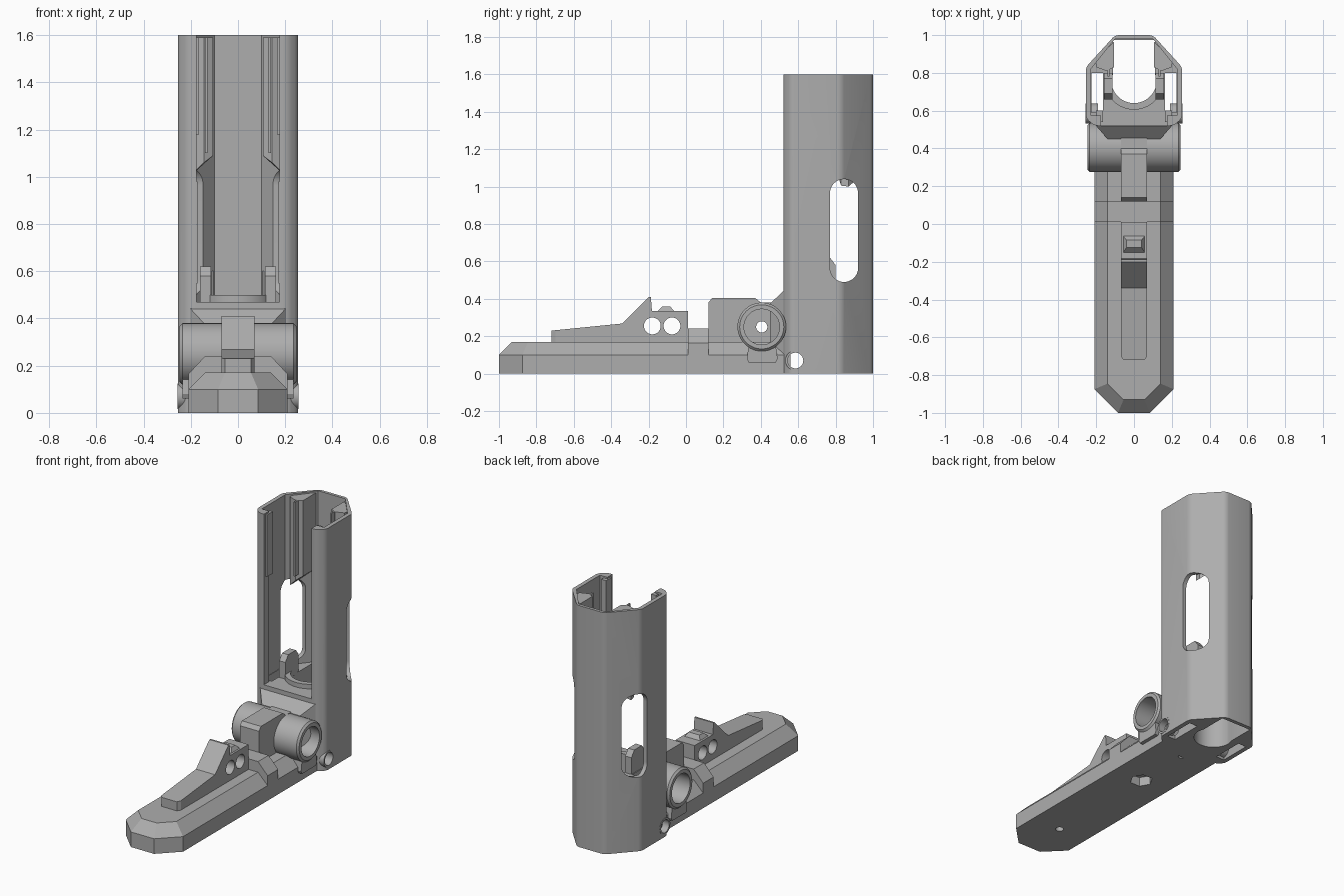
import bpy, bmesh, math
from mathutils import Vector, Matrix

if "Cube" in bpy.data.objects:
    bpy.data.objects.remove(bpy.data.objects["Cube"])

grey = bpy.data.materials.new("matte_grey")
grey.use_nodes = True
COLOUR = (0.42, 0.42, 0.42, 1)
grey.diffuse_color = COLOUR
grey.node_tree.nodes["Principled BSDF"].inputs["Base Color"].default_value = COLOUR


def finish(name, bm):
    bmesh.ops.recalc_face_normals(bm, faces=bm.faces)
    me = bpy.data.meshes.new(name)
    bm.to_mesh(me)
    bm.free()
    me.materials.append(grey)
    ob = bpy.data.objects.new(name, me)
    bpy.context.collection.objects.link(ob)
    return ob


def prism(name, outline, lo, hi, axis="z", rounding=0):
    """Extrude a flat outline: (x, y) along z, or (y, z) along x."""
    place = (lambda a, b, c: (a, b, c)) if axis == "z" else (lambda a, b, c: (c, a, b))
    bm = bmesh.new()
    face = bm.faces.new([bm.verts.new(place(a, b, lo)) for a, b in outline])
    new = bmesh.ops.extrude_face_region(bm, geom=[face])["geom"]
    shift = Vector(place(0, 0, hi - lo))
    bmesh.ops.translate(bm, vec=shift, verts=[v for v in new if isinstance(v, bmesh.types.BMVert)])
    if rounding:
        along = [e for e in bm.edges
                 if abs((e.verts[0].co - e.verts[1].co).normalized().dot(shift.normalized())) > 0.99]
        bmesh.ops.bevel(bm, geom=along, offset=rounding, segments=4, profile=0.5, affect="EDGES")
    return finish(name, bm)


def hull(name, points):
    bm = bmesh.new()
    for p in points:
        bm.verts.new(p)
    bmesh.ops.convex_hull(bm, input=bm.verts)
    bmesh.ops.dissolve_limit(bm, angle_limit=0.01, verts=bm.verts, edges=bm.edges)
    return finish(name, bm)


def box(name, x0, x1, y0, y1, z0, z1):
    return prism(name, [(x0, y0), (x1, y0), (x1, y1), (x0, y1)], z0, z1)


def circle(a, b, r, n=40, start=0, sweep=math.tau):
    return [(a + r * math.cos(start + sweep * i / n), b + r * math.sin(start + sweep * i / n))
            for i in range(n if sweep == math.tau else n + 1)]


def mirrored(half):
    """Complete a symmetric outline from its +x half."""
    return half + [(-x, y) for x, y in reversed(half)]


def combine(ob, others, operation="DIFFERENCE"):
    for other in others:
        mod = ob.modifiers.new("cut", "BOOLEAN")
        mod.operation, mod.object, mod.solver = operation, other, "EXACT"
        bpy.context.view_layer.update()
        result = bpy.data.meshes.new_from_object(ob.evaluated_get(bpy.context.evaluated_depsgraph_get()))
        ob.modifiers.clear()
        ob.data = result
        bpy.data.objects.remove(other)
    return ob


def both_sides(ob):
    """Reflect a part built on +x to the other side as well."""
    bm = bmesh.new()
    bm.from_mesh(ob.data)
    copy = bmesh.ops.duplicate(bm, geom=bm.verts[:] + bm.edges[:] + bm.faces[:])["geom"]
    bmesh.ops.transform(bm, matrix=Matrix.Scale(-1, 4, (1, 0, 0)),
                        verts=[v for v in copy if isinstance(v, bmesh.types.BMVert)])
    bmesh.ops.recalc_face_normals(bm, faces=bm.faces)
    bm.to_mesh(ob.data)
    bm.free()
    return ob


# Upright shell: faceted tube, open at the front, with side windows
tower = prism("upright_shell", mirrored([(0.1, 1), (0.255, 0.83), (0.255, 0.56), (0.21, 0.52)]),
              0, 1.6, rounding=0.02)
cavity = prism("cavity", mirrored([(0.1, 0.98), (0.228, 0.82), (0.228, 0.575),
                                   (0.175, 0.575), (0.175, 0.4)]), 0.47, 1.7)
window = prism("window", circle(0.845, 0.965, 0.075, 20, 0, math.pi)
               + circle(0.845, 0.565, 0.075, 20, math.pi, math.pi), -0.4, 0.4, "x")
well = prism("well", circle(0, 0.76, 0.12, 32, math.pi, math.pi)
             + [(0.11, 0.8), (0.11, 0.975), (-0.11, 0.975), (-0.11, 0.8)], -0.1, 0.6)
slots = both_sides(box("slots", 0.165, 0.225, 0.59, 0.8, -0.1, 0.6))
pin_bore = prism("pin_bore", circle(0.585, 0.07, 0.042), -0.4, 0.4, "x")
combine(tower, [cavity, window, well, slots, pin_bore])

# Inner ribs along the back corners, sloped at their lower ends
rib_plan = [(0.105, 0.965), (0.105, 0.83), (0.145, 0.81), (0.16, 0.85), (0.2, 0.83), (0.205, 0.87)]
rib_foot = lambda x: 1.09 - max(0, x - 0.115)
both_sides(hull("inner_ribs", [(x, y, z) for x, y in rib_plan for z in (rib_foot(x), 1.59)]))

# Front guide rails and retaining strips at the upper opening
both_sides(box("guide_rails", 0.165, 0.2, 0.54, 0.6, 1.18, 1.59))
both_sides(box("guide_fins", 0.13, 0.14, 0.78, 0.88, 1.1, 1.59))

# Cradle around the well with two raised ears
cradle = prism("cradle", circle(0, 0.76, 0.155, 32, math.pi, math.pi)
               + circle(0, 0.76, 0.12, 32, math.tau, -math.pi), 0.45, 0.5)
both_sides(prism("cradle_ears", [(0.66, 0.46), (0.8, 0.46), (0.8, 0.58), (0.77, 0.62),
                                 (0.69, 0.62), (0.66, 0.58)], 0.115, 0.16, "x"))

# Sloping shelf joining the upright to the hinge
hull("shelf", [(s * x, y, z) for s in (-1, 1) for x, y, z in
               ((0.21, 0.53, 0.45), (0.14, 0.45, 0.375), (0.21, 0.53, 0), (0.14, 0.45, 0))])

# Pin sleeves at the lower corners
for side, name in ((-1, "right_pin_sleeve"), (1, "left_pin_sleeve")):
    lo, hi = sorted((side * 0.19, side * 0.257))
    sleeve = prism(name, circle(0.585, 0.07, 0.054), lo, hi, "x")
    combine(sleeve, [prism("bore", circle(0.585, 0.07, 0.042), -0.4, 0.4, "x")])

# Foot: long bar with bevelled top and clipped nose
def foot_ring(width, nose, clip, z):
    half = [(width, 0.56), (width, nose + clip), (width - clip, nose)]
    return [(s * x, y, z) for s in (-1, 1) for x, y in half]

foot = hull("foot", foot_ring(0.21, -1, 0.125, 0) + foot_ring(0.21, -1, 0.125, 0.1)
            + foot_ring(0.14, -0.93, 0.085, 0.17))
combine(foot, [prism("front_hole", circle(0, -0.71, 0.025, 20), -0.1, 0.08),
               prism("nut_pocket", circle(0, 0.07, 0.07, 6), -0.1, 0.06),
               prism("rear_hole", circle(0, 0.46, 0.025, 20), -0.1, 0.08)])

# Raised saddle on the foot, before the hinge block
hull("saddle", [(s * x, y, z) for s in (-1, 1) for y in (0.01, 0.12)
                for x, z in ((0.21, 0.1), (0.21, 0.165), (0.14, 0.24))])

# Ramp with a raised tip, a rear block and two cross holes
ramp = prism("ramp", [(-0.72, 0.15), (-0.72, 0.23), (-0.34, 0.268), (-0.2, 0.41), (-0.188, 0.41),
                      (-0.182, 0.335), (0.01, 0.335), (0.01, 0.15)], -0.07, 0.07, "x")
corner = prism("corner", [(0.035, -0.75), (0.1, -0.75), (0.1, -0.655)], 0, 0.5)
holes = [prism("hole", circle(y, 0.255, 0.045), -0.2, 0.2, "x") for y in (-0.18, -0.075)]
combine(ramp, [both_sides(corner)] + holes)
hull("ramp_nub", [(s * x, y, z) for s in (-1, 1) for x, y, z in
                  ((0.06, -0.155, 0.33), (0.06, -0.06, 0.33), (0.04, -0.125, 0.36), (0.04, -0.085, 0.36))])

# Hinge: central block, barrel bored from both ends, clamp tabs below
block = prism("hinge_block", [(0.12, 0.1), (0.12, 0.38), (0.14, 0.405), (0.37, 0.405),
                              (0.4, 0.38), (0.5, 0.38), (0.5, 0.1)], -0.07, 0.07, "x")
combine(block, [prism("pin_hole", circle(0.405, 0.25, 0.03), -0.2, 0.2, "x")])

barrel = hull("hinge_barrel", [(x, y, z) for x, r in ((-0.247, 0.118), (-0.235, 0.13), (0.235, 0.13),
                               (0.247, 0.118)) for y, z in circle(0.405, 0.25, r, 48)])
bores = [prism("bore", circle(0.405, 0.25, 0.095), lo, hi, "x") for lo, hi in ((-0.4, -0.08), (0.08, 0.4))]
combine(barrel, bores + [prism("pin_hole", circle(0.405, 0.25, 0.03), -0.2, 0.2, "x")])
both_sides(prism("clamp_tabs", [(0.335, 0.06), (0.48, 0.06), (0.49, 0.08), (0.48, 0.15),
                                (0.335, 0.15), (0.325, 0.08)], 0.14, 0.235, "x"))

# Smooth the round parts, keep the facets crisp
for ob in bpy.context.scene.objects:
    if ob.type == "MESH":
        ob.select_set(True)
        bpy.context.view_layer.objects.active = ob
bpy.ops.object.shade_smooth_by_angle(angle=math.radians(25))
